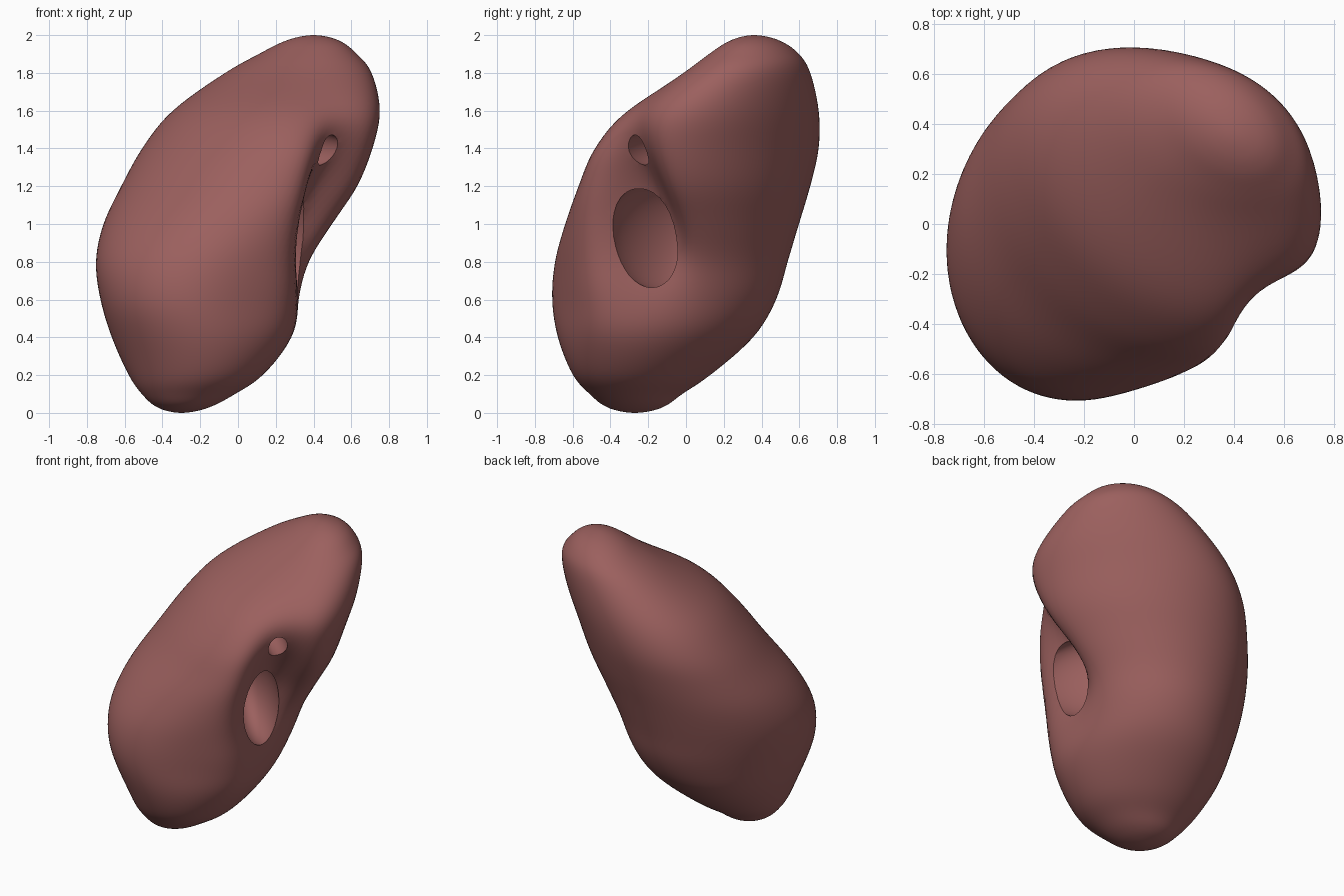
import bpy, bmesh, math
from mathutils import Vector, Matrix

if "Cube" in bpy.data.objects:
    bpy.data.objects.remove(bpy.data.objects["Cube"])

# Horizontal sections: z, x min, x max, y min, y max
LEVELS = [
    (0.00, -0.30, -0.30, -0.27, -0.27), (0.03, -0.43, -0.15, -0.42, -0.12),
    (0.10, -0.51, -0.02, -0.51, -0.02), (0.20, -0.58, 0.12, -0.60, 0.13),
    (0.40, -0.67, 0.26, -0.68, 0.36), (0.60, -0.73, 0.33, -0.71, 0.48),
    (0.80, -0.755, 0.41, -0.695, 0.54), (1.00, -0.715, 0.53, -0.64, 0.60),
    (1.20, -0.62, 0.65, -0.57, 0.66), (1.40, -0.51, 0.72, -0.49, 0.705),
    (1.60, -0.35, 0.755, -0.33, 0.705), (1.80, -0.07, 0.71, -0.02, 0.66),
    (1.90, 0.11, 0.63, 0.12, 0.60), (1.97, 0.25, 0.54, 0.23, 0.50),
    (2.00, 0.40, 0.40, 0.36, 0.36)]
INWARD = Vector((-0.72, 0.69, 0))
ACROSS = Vector((0.69, 0.72, 0))
STEPS, SIDES = 6, 96


def spline(a, b, c, d, t):
    return [0.5 * (2*q + (r - p)*t + (2*p - 5*q + 4*r - s)*t*t + (3*q - p - 3*r + s)*t**3)
            for p, q, r, s in zip(a, b, c, d)]


def bump(u, w, width, height):
    return math.exp(-(u / width)**2 - (w / height)**2)


def sculpt(v):
    # Valley around the hilum and a lip on the lower front lobe
    if (v.x + 0.1) * INWARD.x + v.y * INWARD.y > 0:
        return v
    u = v.dot(ACROSS)
    valley = 0.31 * bump(u - 0.12 - 0.08 * (v.z - 1.0), v.z - 1.10, 0.175, 0.40)
    lip = 0.09 * bump(u + 0.08, v.z - 0.60, 0.28, 0.33)
    return v + INWARD * (valley - lip)


def smoothstep(a, b, z):
    k = min(max((z - a) / (b - a), 0), 1)
    return k * k * (3 - 2 * k)


def ring_point(row, i):
    z, x0, x1, y0, y1 = row
    t = 2 * math.pi * i / SIDES
    # Each section leans diagonally, most of all in the upper lobe
    skew = 0.12 - 0.20 * smoothstep(0.15, 0.6, z) + 0.37 * smoothstep(0.6, 1.5, z)
    return sculpt(Vector(((x0 + x1)/2 + (x1 - x0)/2 * math.cos(t),
                          (y0 + y1)/2 + (y1 - y0)/2 * math.sin(t - skew), z)))


def mirrored(r):
    return (r[0], r[2], r[1], r[4], r[3])


# Kidney body lofted through the sections, rounded at both poles
path = [mirrored(LEVELS[1])] + LEVELS + [mirrored(LEVELS[-2])]
rows = []
for k in range(len(LEVELS) - 1):
    rows += [spline(*path[k:k + 4], s / STEPS) for s in range(STEPS)]
bm = bmesh.new()
south = bm.verts.new((-0.30, -0.27, 0))
north = bm.verts.new((0.40, 0.36, 2))
rings = [[bm.verts.new(ring_point(r, i)) for i in range(SIDES)] for r in rows[1:]]
for i in range(SIDES):
    j = (i + 1) % SIDES
    bm.faces.new((south, rings[0][j], rings[0][i]))
    bm.faces.new((north, rings[-1][i], rings[-1][j]))
    for lo, hi in zip(rings, rings[1:]):
        bm.faces.new((lo[i], lo[j], hi[j], hi[i]))
# Soften the loft
for _ in range(6):
    bmesh.ops.smooth_vert(bm, verts=[v for r in rings[5:-5] for v in r], factor=0.5,
                          use_axis_x=True, use_axis_y=True, use_axis_z=True)
bmesh.ops.recalc_face_normals(bm, faces=bm.faces)
mesh = bpy.data.meshes.new("kidney_body")
bm.to_mesh(mesh)
bm.free()
body = bpy.data.objects.new("kidney_body", mesh)
bpy.context.collection.objects.link(body)
mat = bpy.data.materials.new("kidney_tissue")
mat.diffuse_color = (0.33, 0.117, 0.112, 1)
mat.use_nodes = True
mat.node_tree.nodes["Principled BSDF"].inputs["Base Color"].default_value = mat.diffuse_color
mesh.materials.append(mat)


def hollow(name, center, size, lean):
    # Ellipsoid cutter: depth, width and height in the hilum frame
    bpy.ops.mesh.primitive_uv_sphere_add(segments=32, ring_count=20)
    o = bpy.context.object
    o.name = name
    frame = Matrix((INWARD, ACROSS, (0, 0, 1))).transposed().to_4x4()
    o.matrix_world = (Matrix.Translation(center) @ frame @ Matrix.Rotation(lean, 4, 'X')
                      @ Matrix.Diagonal((*size, 1)))
    o.data.materials.append(mat)
    o.hide_render = True
    m = body.modifiers.new(name, 'BOOLEAN')
    m.operation, m.solver, m.object = 'DIFFERENCE', 'EXACT', o
    return o


# Hilum opening and the small vessel opening above it
cutters = [hollow("hilum_cutter", (0.22, -0.14, 0.94), (0.36, 0.15, 0.29), 0.1),
           hollow("vessel_cutter", (0.40, -0.18, 1.40), (0.22, 0.07, 0.09), -0.1)]
bpy.ops.object.select_all(action='DESELECT')
body.select_set(True)
bpy.context.view_layer.objects.active = body
for m in list(body.modifiers):
    bpy.ops.object.modifier_apply(modifier=m.name)
for c in cutters:
    bpy.data.objects.remove(c)
bpy.ops.object.shade_smooth_by_angle(angle=math.radians(50))
